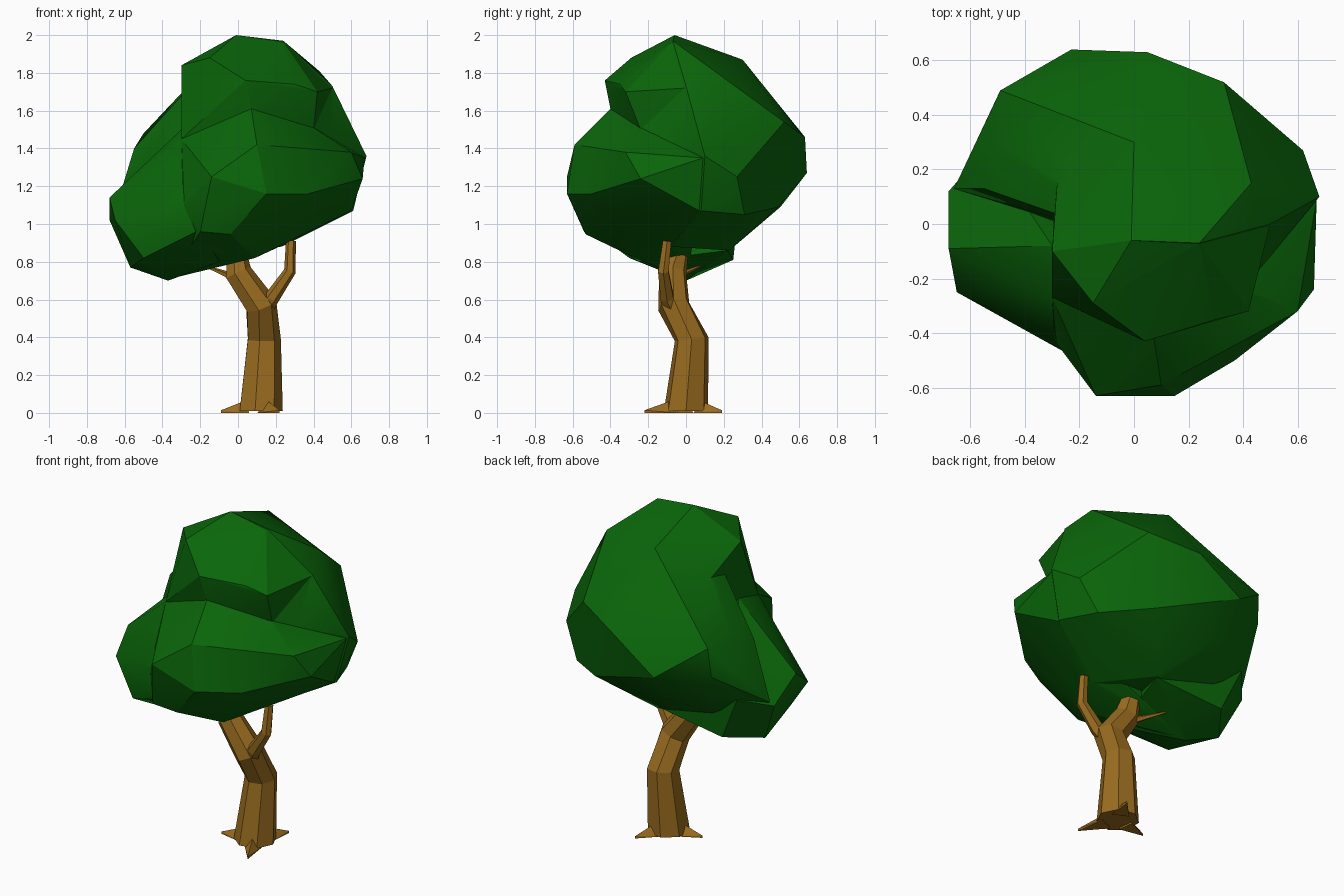
import bpy, bmesh, math
from mathutils import Vector

if "Cube" in bpy.data.objects:
    bpy.data.objects.remove(bpy.data.objects["Cube"])


def material(name, rgb):
    m = bpy.data.materials.new(name)
    m.diffuse_color = (*rgb, 1)
    m.use_nodes = True
    m.node_tree.nodes["Principled BSDF"].inputs["Base Color"].default_value = m.diffuse_color
    return m


LEAF = material("leaf green", (0.003, 0.132, 0.003))
BARK = material("bark brown", (0.32, 0.15, 0.014))


def finish(bm, name, mat):
    bmesh.ops.recalc_face_normals(bm, faces=bm.faces)
    me = bpy.data.meshes.new(name)
    bm.to_mesh(me)
    bm.free()
    me.materials.append(mat)
    ob = bpy.data.objects.new(name, me)
    bpy.context.collection.objects.link(ob)
    return ob


def clump(name, points):
    """Faceted leaf clump: convex hull of a few corner points."""
    bm = bmesh.new()
    for p in points:
        bm.verts.new(p)
    r = bmesh.ops.convex_hull(bm, input=bm.verts)
    loose = {v for v in r["geom_interior"] + r["geom_unused"]
             if isinstance(v, bmesh.types.BMVert)}
    bmesh.ops.delete(bm, geom=list(loose), context='VERTS')
    return finish(bm, name, LEAF)


def limb(name, path, sides=6):
    """Tapered faceted tube through (x, y, z, radius) stations."""
    bm = bmesh.new()
    pts = [Vector(p[:3]) for p in path]
    rings = []
    for i, p in enumerate(pts):
        d = (pts[min(i + 1, len(pts) - 1)] - pts[max(i - 1, 0)]).normalized()
        if i == 0 and abs(d.z) > 0.9:
            d = Vector((0, 0, 1))
        ref = Vector((0, 1, 0)) if abs(d.y) < 0.9 else Vector((1, 0, 0))
        u = ref.cross(d).normalized()
        v = d.cross(u)
        ring = []
        for k in range(sides):
            a = 2 * math.pi * k / sides
            ring.append(bm.verts.new(p + path[i][3] * (u * math.cos(a) + v * math.sin(a))))
        rings.append(ring)
    for a, b in zip(rings, rings[1:]):
        for k in range(sides):
            j = (k + 1) % sides
            bm.faces.new((a[k], a[j], b[j], b[k]))
    bm.faces.new(rings[0][::-1])
    bm.faces.new(rings[-1])
    return finish(bm, name, BARK)


# Main rear crown
crown = clump("crown", [
    (-0.01, -0.06, 2.0), (0.24, -0.07, 1.97), (0.43, 0.15, 1.81), (0.5, 0.0, 1.73),
    (0.0, 0.3, 1.87), (-0.27, 0.2, 1.71), (0.33, 0.52, 1.54), (0.05, 0.63, 1.46),
    (-0.23, 0.64, 1.27), (-0.49, 0.49, 1.46), (-0.5, 0.29, 1.48), (-0.5, 0.47, 1.28),
    (-0.54, 0.28, 1.15), (-0.42, 0.42, 1.12), (0.62, 0.27, 1.25), (0.68, 0.1, 1.36),
    (0.61, 0.08, 1.07), (0.52, 0.31, 1.05), (0.27, 0.49, 1.09), (-0.22, 0.5, 1.09),
    (0.03, 0.23, 0.86), (-0.42, 0.15, 0.88), (0.23, -0.08, 0.88), (0.4, -0.24, 1.5),
    (-0.55, 0.13, 1.4), (-0.66, 0.13, 1.04)])

# Knob at the top front
knob = clump("top_clump", [
    (-0.01, -0.06, 2.0), (0.24, -0.07, 1.965), (-0.15, -0.29, 1.88), (-0.3, -0.1, 1.84),
    (0.0, 0.3, 1.868), (0.04, -0.43, 1.76), (0.3, -0.35, 1.74), (0.42, -0.32, 1.7),
    (0.5, 0.0, 1.72), (0.4, -0.24, 1.5), (0.07, -0.4, 1.61), (-0.3, -0.27, 1.45),
    (-0.28, 0.18, 1.7), (-0.29, 0.1, 1.45), (0.3, 0.1, 1.45)])

# Broad front clump
front = clump("front_clump", [
    (0.15, -0.63, 1.16), (-0.14, -0.63, 1.25), (0.1, -0.59, 1.42), (0.37, -0.5, 1.16),
    (0.6, -0.32, 1.38), (0.66, -0.24, 1.24), (0.67, 0.09, 1.35), (0.6, 0.07, 1.07),
    (0.4, -0.24, 1.51), (0.07, -0.4, 1.61), (-0.3, -0.27, 1.45), (-0.2, -0.54, 0.96),
    (-0.04, -0.53, 0.945), (0.09, -0.27, 0.82), (0.23, -0.08, 0.885), (-0.07, 0.0, 0.805),
    (-0.29, -0.43, 1.1), (-0.36, 0.0, 0.71)])

# Low clump on the left
left = clump("left_clump", [
    (-0.68, -0.09, 1.14), (-0.68, 0.12, 1.02), (-0.65, -0.25, 1.02), (-0.5, -0.3, 0.82),
    (-0.57, 0.05, 0.77), (-0.37, 0.0, 0.7), (-0.42, 0.25, 0.81), (-0.54, 0.28, 1.08),
    (-0.3, -0.08, 1.5), (-0.3, -0.27, 1.45), (-0.2, -0.5, 0.97), (-0.29, -0.43, 1.12),
    (-0.1, -0.25, 0.8), (0.02, 0.22, 0.86), (-0.1, 0.0, 1.3)])

# Merge the clumps into one leaf mass
for other in (knob, front, left):
    mod = crown.modifiers.new("join_" + other.name, 'BOOLEAN')
    mod.operation = 'UNION'
    mod.solver = 'EXACT'
    mod.object = other
bpy.context.view_layer.update()
merged = bpy.data.meshes.new_from_object(crown.evaluated_get(bpy.context.evaluated_depsgraph_get()))
crown.modifiers.clear()
crown.data = merged
for other in (knob, front, left):
    bpy.data.objects.remove(other)

# Soften only the shallow facet edges
bpy.ops.object.select_all(action='DESELECT')
crown.select_set(True)
bpy.context.view_layer.objects.active = crown
bpy.ops.object.shade_smooth_by_angle(angle=math.radians(25))

# Trunk leaning into its thick left fork
limb("trunk", [(0.117, 0.0, 0.01, 0.12), (0.135, 0.03, 0.39, 0.092),
               (0.12, -0.065, 0.57, 0.087), (0.0, -0.07, 0.74, 0.074),
               (-0.01, -0.045, 0.84, 0.058)], 7)
# Right fork and twig
limb("right_branch", [(0.13, -0.06, 0.54, 0.05), (0.18, -0.1, 0.61, 0.04),
                      (0.275, -0.12, 0.75, 0.032), (0.28, -0.1, 0.91, 0.026)], 6)
limb("twig", [(-0.03, -0.04, 0.72, 0.022), (-0.09, 0.0, 0.745, 0.014),
              (-0.17, 0.07, 0.775, 0.006)], 5)

# Roots: flat pointed wedges spreading from the trunk foot
for i, (x, y) in enumerate([(-0.09, -0.03), (0.22, -0.22), (0.21, 0.19)]):
    foot = Vector((0.12, 0.0, 0.0))
    d = (Vector((x, y, 0)) - foot).normalized()
    s = Vector((-d.y, d.x, 0)) * 0.05
    base = foot + d * 0.07
    bm = bmesh.new()
    for p in (base + s, base - s, base + Vector((0, 0, 0.07)),
              base + d * 0.06 + Vector((0, 0, 0.035)),
              Vector((x, y, 0.0)), Vector((x, y, 0.014))):
        bm.verts.new(p)
    bmesh.ops.convex_hull(bm, input=bm.verts)
    finish(bm, "root_%d" % (i + 1), BARK)
